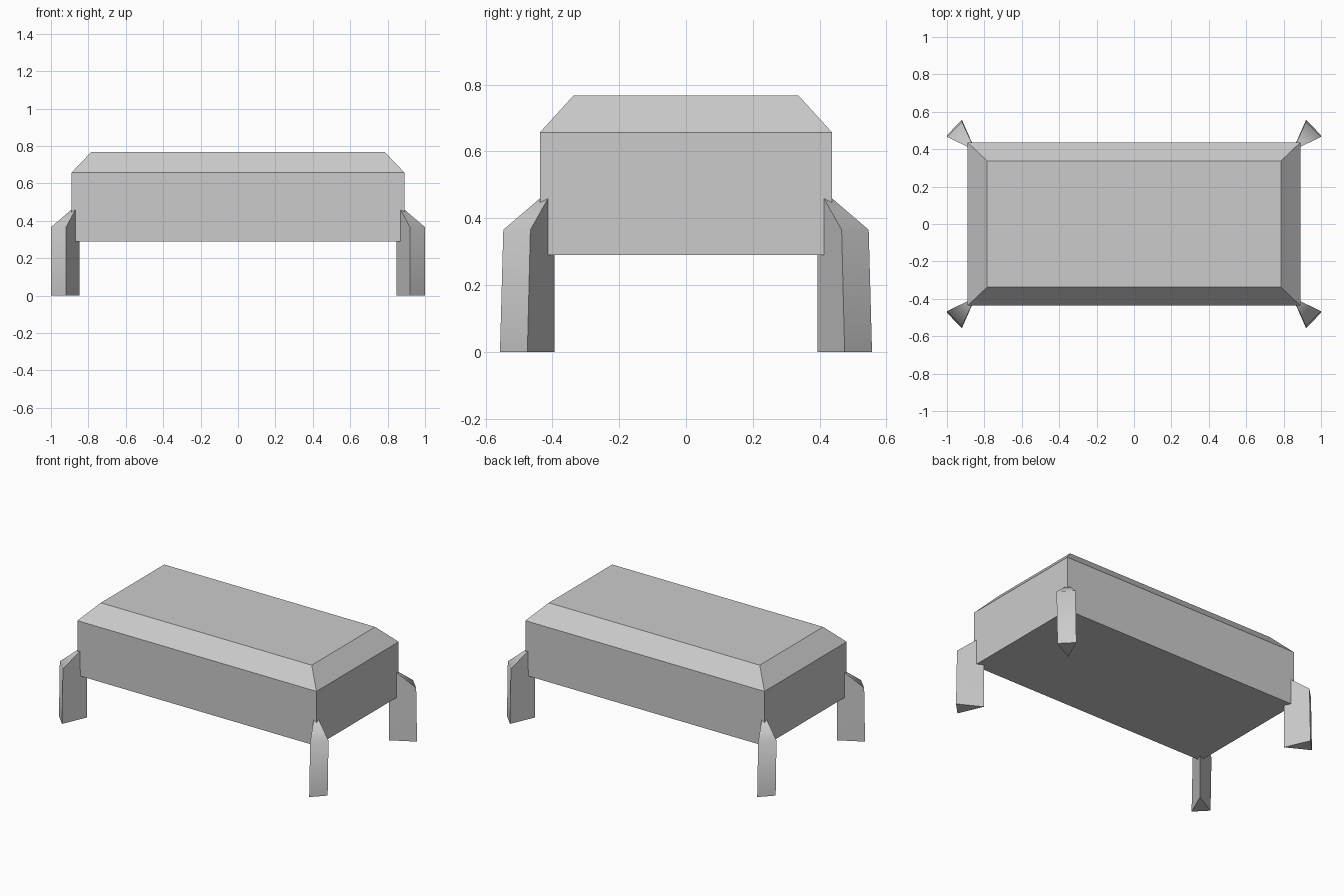
import bpy
import bmesh
import math

cube = bpy.data.objects.get("Cube")
if cube:
    bpy.data.objects.remove(cube, do_unlink=True)

# Single plain material
grey = bpy.data.materials.new("light grey")
grey.use_nodes = True
COLOUR = (0.6, 0.6, 0.6, 1)
grey.diffuse_color = COLOUR
grey.node_tree.nodes["Principled BSDF"].inputs["Base Color"].default_value = COLOUR


def loft(name, rings):
    """Skin stacked rings of points and cap both ends."""
    bm = bmesh.new()
    loops = [[bm.verts.new(p) for p in ring] for ring in rings]
    n = len(rings[0])
    for low, high in zip(loops, loops[1:]):
        for i in range(n):
            j = (i + 1) % n
            bm.faces.new((low[i], low[j], high[j], high[i]))
    bm.faces.new(loops[0])
    bm.faces.new(loops[-1])
    bmesh.ops.recalc_face_normals(bm, faces=bm.faces)
    mesh = bpy.data.meshes.new(name)
    bm.to_mesh(mesh)
    bm.free()
    mesh.materials.append(grey)
    obj = bpy.data.objects.new(name, mesh)
    bpy.context.collection.objects.link(obj)
    return obj


def rectangle(x, y, z):
    return [(-x, -y, z), (x, -y, z), (x, y, z), (-x, y, z)]


# Box body with a bevelled lid
loft("body", [rectangle(0.89, 0.437, 0.29),
              rectangle(0.89, 0.437, 0.657),
              rectangle(0.785, 0.337, 0.767)])

# Three-sided corner legs: foot, knee, and narrow top tucked into the body
for side, sx in (("left", 1), ("right", -1)):
    for end, sy in (("front", -1), ("back", 1)):
        profile = [
            [(1.0, 0.475, 0), (0.92, 0.557, 0), (0.848, 0.393, 0)],
            [(1.0, 0.466, 0.365), (0.92, 0.547, 0.365), (0.848, 0.393, 0.365)],
            [(0.888, 0.412, 0.461), (0.868, 0.435, 0.461), (0.848, 0.393, 0.461)],
        ]
        leg = loft(f"{end}_{side}_leg",
                   [[(sx * x, sy * y, z) for x, y, z in ring] for ring in profile])
        # Soften the knee only
        bpy.ops.object.select_all(action="DESELECT")
        leg.select_set(True)
        bpy.context.view_layer.objects.active = leg
        bpy.ops.object.shade_smooth_by_angle(angle=math.radians(62))
